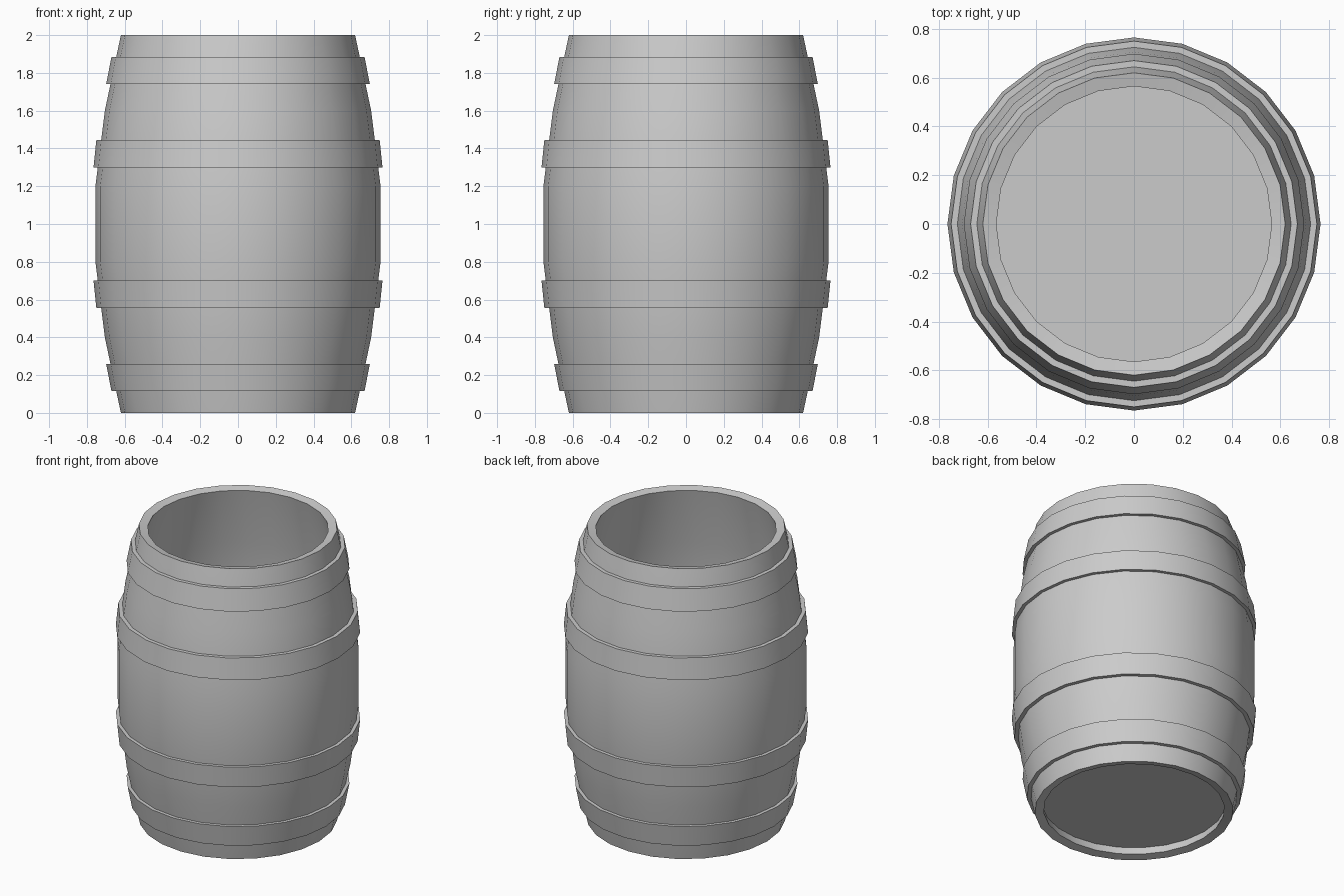
import bpy
import bmesh
import math

SIDES = 24

cube = bpy.data.objects.get("Cube")
if cube:
    bpy.data.objects.remove(cube, do_unlink=True)

# One plain colour for the whole barrel
grey = bpy.data.materials.new("light_grey")
grey.use_nodes = True
grey.diffuse_color = (0.6, 0.6, 0.6, 1)
grey.node_tree.nodes["Principled BSDF"].inputs["Base Color"].default_value = (0.6, 0.6, 0.6, 1)


def revolve(name, profile, closed=False):
    """Spin a (radius, height) profile around the z axis."""
    bm = bmesh.new()
    verts = [bm.verts.new((r, 0, z)) for r, z in profile]
    edges = [bm.edges.new(pair) for pair in zip(verts, verts[1:])]
    if closed:
        edges.append(bm.edges.new((verts[-1], verts[0])))
    bmesh.ops.spin(bm, geom=verts + edges, axis=(0, 0, 1), cent=(0, 0, 0),
                   angle=math.tau, steps=SIDES)
    bmesh.ops.remove_doubles(bm, verts=bm.verts, dist=0.0005)
    bmesh.ops.recalc_face_normals(bm, faces=bm.faces)
    # An open wall has to face outwards
    if not closed:
        face = bm.faces[:][0]
        if face.normal.dot(face.calc_center_median()) < 0 and \
                face.normal.xy.dot(face.calc_center_median().xy) < 0:
            bmesh.ops.reverse_faces(bm, faces=bm.faces)
    mesh = bpy.data.meshes.new(name)
    bm.to_mesh(mesh)
    bm.free()
    mesh.materials.append(grey)
    obj = bpy.data.objects.new(name, mesh)
    bpy.context.collection.objects.link(obj)
    bpy.ops.object.select_all(action="DESELECT")
    obj.select_set(True)
    bpy.context.view_layer.objects.active = obj
    return obj


def smooth():
    bpy.ops.object.shade_smooth_by_angle(angle=math.radians(30))


# Bulging wall, thickened inwards and open at the top
radii = [0.62, 0.705, 0.755]
wall_profile = [(r, 0.4 * i) for i, r in enumerate(radii + radii[::-1])]
wall = revolve("barrel_wall", wall_profile)
shell = wall.modifiers.new("thickness", "SOLIDIFY")
shell.thickness = 0.056
shell.offset = -1
shell.use_even_offset = True
bpy.ops.object.modifier_apply(modifier=shell.name)
smooth()

# Floor, recessed a little above the bottom rim
floor = revolve("barrel_floor", [(0, 0.065), (0.59, 0.065), (0.595, 0.095), (0, 0.095)], closed=True)
smooth()

# Hoops: (name, low height, high height, lower radius, upper radius), mirrored top to bottom
hoops = [("outer_hoop", 1.74, 1.885, 0.698, 0.67),
         ("inner_hoop", 1.3, 1.445, 0.765, 0.75)]
DEPTH = 0.04
for name, low, high, wide, narrow in hoops:
    loop = [(wide, low), (narrow, high), (narrow - DEPTH, high), (wide - DEPTH, low)]
    revolve("upper_" + name, loop, closed=True)
    smooth()
    revolve("lower_" + name, [(r, 2 - z) for r, z in loop], closed=True)
    smooth()
